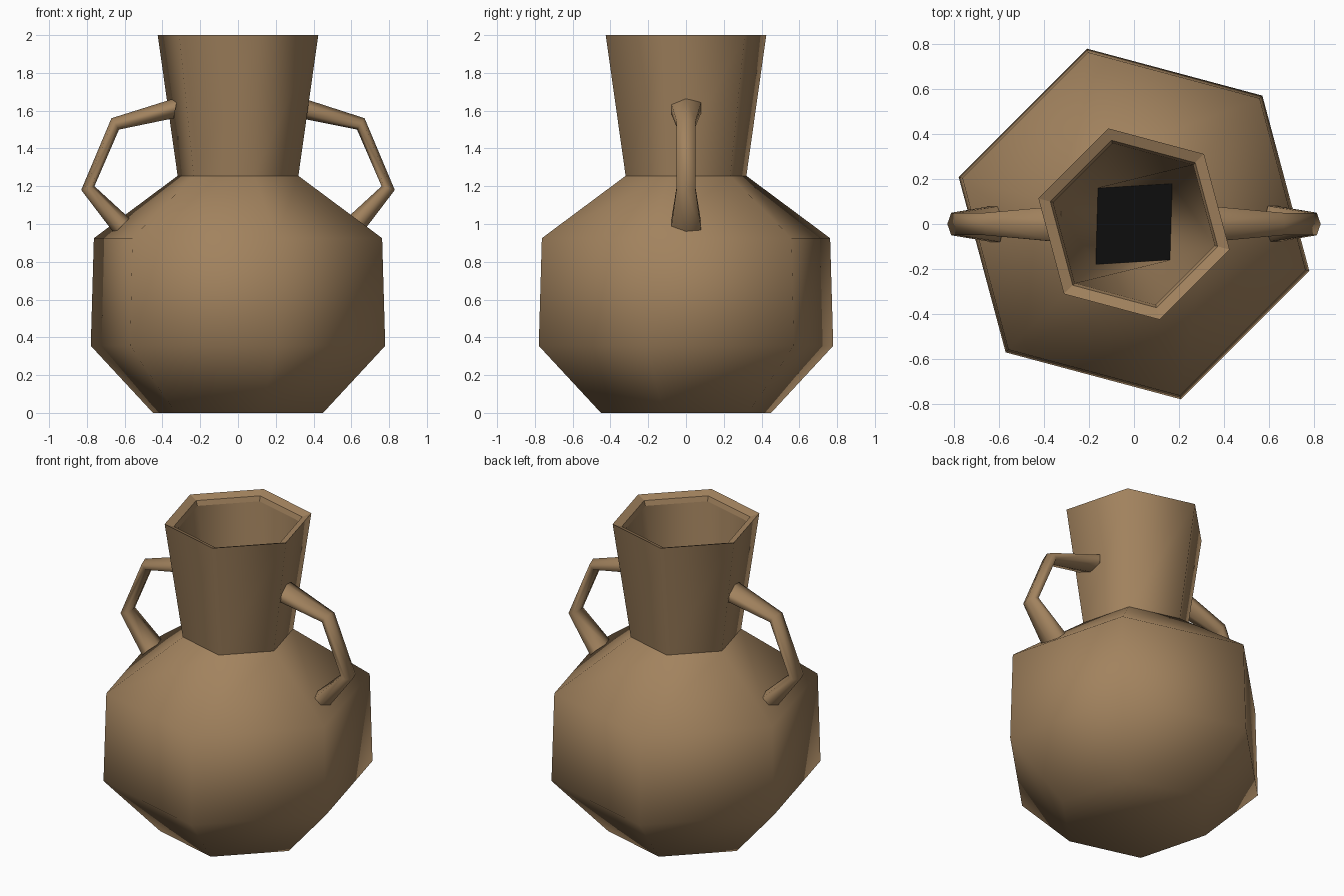
import bpy, bmesh, math
from mathutils import Vector

if "Cube" in bpy.data.objects:
    bpy.data.objects.remove(bpy.data.objects["Cube"])


def material(name, rgb):
    m = bpy.data.materials.new(name)
    m.diffuse_color = (*rgb, 1)
    m.use_nodes = True
    m.node_tree.nodes["Principled BSDF"].inputs["Base Color"].default_value = m.diffuse_color
    return m


CLAY = material("brown clay", (0.36, 0.225, 0.112))
DARK = material("dark inside", (0.004, 0.004, 0.004))


def make(name, rings, faces, mat=CLAY, smooth=True, outward=True):
    """Mesh object from a list of vertices and faces."""
    bm = bmesh.new()
    vs = [bm.verts.new(p) for p in rings]
    for f in faces:
        bm.faces.new([vs[i] for i in f])
    if outward:
        bmesh.ops.recalc_face_normals(bm, faces=bm.faces)
    for f in bm.faces:
        f.smooth = smooth
    me = bpy.data.meshes.new(name)
    bm.to_mesh(me)
    bm.free()
    me.materials.append(mat)
    ob = bpy.data.objects.new(name, me)
    bpy.context.collection.objects.link(ob)
    return ob


def hexagon(r, z):
    return [Vector((r * math.cos(math.radians(45 + 60 * k)),
                    r * math.sin(math.radians(45 + 60 * k)), z)) for k in range(6)]


def strips(rows, n=6):
    """Quads joining consecutive closed rings of n points."""
    return [(j * n + i, j * n + (i + 1) % n, (j + 1) * n + (i + 1) % n, (j + 1) * n + i)
            for j in range(rows - 1) for i in range(n)]


def lathe(name, profile, smooth=True, bottom=False):
    pts = [p for r, z in profile for p in hexagon(r, z)]
    faces = strips(len(profile))
    if bottom:
        faces.append(tuple(reversed(range(6))))
    return make(name, pts, faces, smooth=smooth, outward=False)


# Outer shell of the jar
lathe("body", [(0.466, 0), (0.807, 0.355), (0.79, 0.925), (0.331, 1.255)], bottom=True)
lathe("neck", [(0.331, 1.255), (0.44, 2.0)])
lathe("rim", [(0.44, 2.0), (0.385, 1.98), (0.372, 1.95)], smooth=False)

# Inside wall, narrowing from the six-sided mouth to a four-cornered dark floor
floor_z = 0.25
floor = [Vector((x, y, floor_z)) for x, y in
         ((0.17, 0.18), (-0.16, 0.16), (-0.17, -0.18), (0.16, -0.16))]
half = [(0, 7, 6), (0, 1, 7), (1, 2, 7), (2, 8, 7), (2, 3, 8)]
turn = {0: 3, 1: 4, 2: 5, 3: 0, 6: 8, 7: 9, 8: 6}
inner = half + [tuple(turn[i] for i in f) for f in half]
make("inner_wall", hexagon(0.372, 1.95) + floor, inner, outward=False)
make("inner_floor", floor, [(0, 1, 2, 3)], DARK, smooth=False, outward=False)

# Handles: six-sided tube swept along a bent path, flared at both ends
path = [(0.33, 1.615), (0.65, 1.53), (0.795, 1.19), (0.615, 0.99)]
across = [(0.02, 0.11), (0.04, 0.06), (0.07, -0.02), (0.08, -0.08)]  # inner to outer edge
widths = [0.08, 0.05, 0.05, 0.08]
for name, side in (("right_handle", 1), ("left_handle", -1)):
    pts = []
    for (x, z), (ax, az), w in zip(path, across, widths):
        if (x, z) == path[0]:
            ax = -0.02 if side < 0 else 0.0
        for k in range(6):
            a = math.radians(60 * k)
            u, v = math.cos(a) * 0.5, math.sin(a) / 0.866
            pts.append(Vector((side * (x + ax * u), v * w, z + az * u)))
    caps = [tuple(range(6)), tuple(range(18, 24))]
    make(name, pts, strips(4) + caps)
    ob = bpy.data.objects[name]
    bpy.context.view_layer.objects.active = ob
    bpy.ops.object.select_all(action='DESELECT')
    ob.select_set(True)
    bpy.ops.object.shade_smooth_by_angle(angle=math.radians(75))
